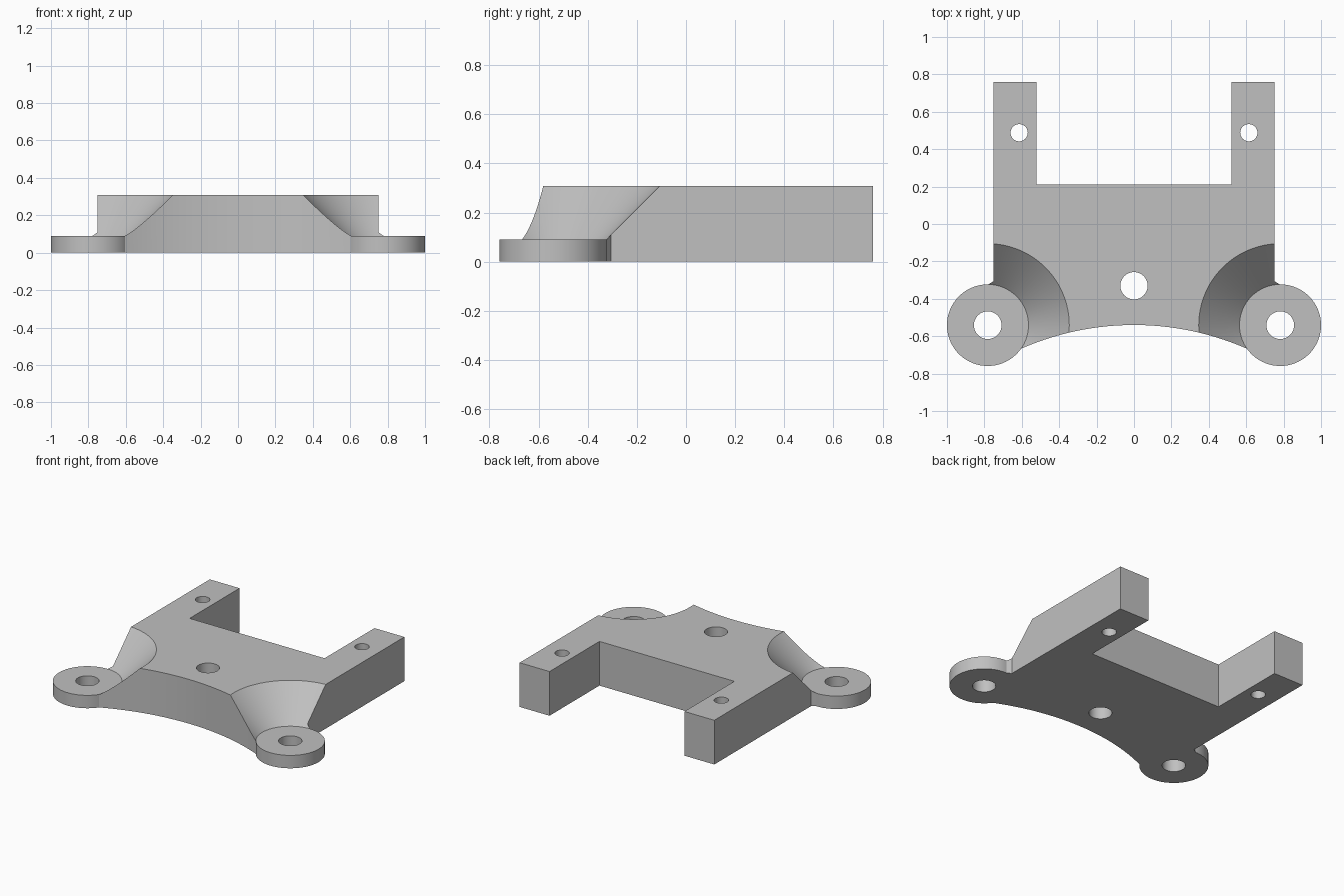
import bpy
import bmesh
import math
from mathutils import Matrix

if "Cube" in bpy.data.objects:
    bpy.data.objects.remove(bpy.data.objects["Cube"], do_unlink=True)

HEIGHT, LUG_HEIGHT = 0.308, 0.09
LUG_X, LUG_Y, LUG_R = 0.782, -0.541, 0.218
ARC_R, ARC_TOP = 1.5, -0.54
SIDES = (-1, 1)

grey = bpy.data.materials.new("plain grey")
grey.use_nodes = True
grey.diffuse_color = (0.53, 0.53, 0.53, 1)
grey.node_tree.nodes["Principled BSDF"].inputs["Base Color"].default_value = grey.diffuse_color


def make_object(name, bm):
    bmesh.ops.recalc_face_normals(bm, faces=bm.faces)
    mesh = bpy.data.meshes.new(name)
    bm.to_mesh(mesh)
    bm.free()
    mesh.materials.append(grey)
    obj = bpy.data.objects.new(name, mesh)
    bpy.context.collection.objects.link(obj)
    return obj


def add_cone(bm, x, y, z0, z1, r0, r1, segments=96):
    bmesh.ops.create_cone(bm, cap_ends=True, segments=segments, radius1=r0, radius2=r1,
                          depth=z1 - z0, matrix=Matrix.Translation((x, y, (z0 + z1) / 2)))


def combine(target, tool, operation):
    mod = target.modifiers.new(tool.name, 'BOOLEAN')
    mod.operation, mod.solver, mod.object = operation, 'EXACT', tool
    bpy.context.view_layer.objects.active = target
    bpy.ops.object.modifier_apply(modifier=mod.name)
    bpy.data.objects.remove(tool, do_unlink=True)


# Bracket body: forked back, concave front edge, small webs beside the lugs
half = [(0.52, 0.21), (0.52, 0.76), (0.75, 0.76), (0.75, -0.305),
        (LUG_X, -0.325), (LUG_X, LUG_Y)]
arc = []
for i in range(49):
    x = 0.64 * (1 - i / 24)
    arc.append((x, ARC_TOP - ARC_R + math.sqrt(ARC_R ** 2 - x ** 2)))
outline = half + arc + [(-x, y) for x, y in reversed(half)]
bm = bmesh.new()
base = bm.faces.new([bm.verts.new((x, y, 0)) for x, y in outline])
extruded = bmesh.ops.extrude_face_region(bm, geom=[base])["geom"]
bmesh.ops.translate(bm, vec=(0, 0, HEIGHT),
                    verts=[v for v in extruded if isinstance(v, bmesh.types.BMVert)])
body = make_object("bracket_body", bm)

# Conical clearance above each lug, sloping at 45 degrees
for side in SIDES:
    bm = bmesh.new()
    rise = 0.3
    add_cone(bm, side * LUG_X, LUG_Y, LUG_HEIGHT, LUG_HEIGHT + rise, LUG_R, LUG_R + rise)
    combine(body, make_object("cone_cutter", bm), 'DIFFERENCE')

# Round mounting lugs
for side in SIDES:
    bm = bmesh.new()
    add_cone(bm, side * LUG_X, LUG_Y, 0, LUG_HEIGHT, LUG_R, LUG_R)
    combine(body, make_object("mounting_lug", bm), 'UNION')

# Through holes in the lugs, fork arms and centre
holes = [(0, -0.33, 0.073)]
for side in SIDES:
    holes += [(side * LUG_X, LUG_Y, 0.074), (side * 0.614, 0.488, 0.046)]
bm = bmesh.new()
for x, y, radius in holes:
    add_cone(bm, x, y, -0.1, 0.5, radius, radius, 48)
combine(body, make_object("hole_cutter", bm), 'DIFFERENCE')

# Smooth curved walls, crisp edges
bpy.ops.object.select_all(action='DESELECT')
body.select_set(True)
bpy.context.view_layer.objects.active = body
bpy.ops.object.shade_smooth_by_angle(angle=math.radians(20))
